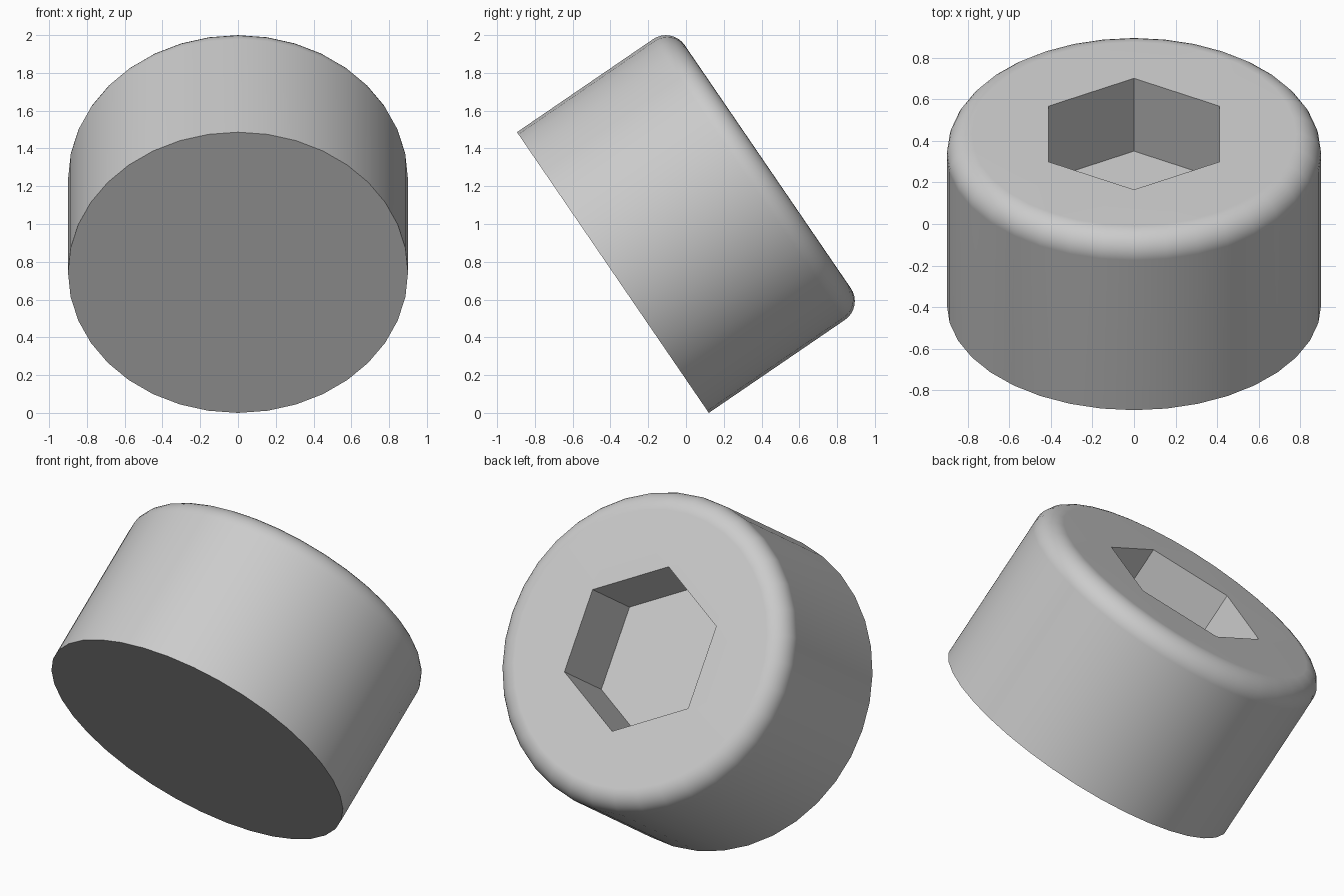
import bpy, bmesh
from math import sin, cos, pi, radians
from mathutils import Matrix

RADIUS, HEIGHT, FILLET = 0.9, 0.993, 0.12
SOCKET_RADIUS, SOCKET_DEPTH = 0.474, 0.424
SIDES, FILLET_STEPS = 36, 8
TILT = radians(55.65)

cube = bpy.data.objects.get("Cube")
if cube:
    bpy.data.objects.remove(cube)

grey = bpy.data.materials.new("plain_grey")
grey.use_nodes = True
colour = (0.6, 0.6, 0.6, 1)
grey.diffuse_color = colour
grey.node_tree.nodes["Principled BSDF"].inputs["Base Color"].default_value = colour

bm = bmesh.new()


def ring(radius, z, count):
    """Closed ring of vertices with one vertex on the local y axis."""
    return [bm.verts.new((radius * sin(2 * pi * i / count),
                          radius * cos(2 * pi * i / count), z))
            for i in range(count)]


def bridge(a, b):
    for i in range(len(a)):
        j = (i + 1) % len(a)
        bm.faces.new((a[i], a[j], b[j], b[i]))


def loop_edges(r):
    return [bm.edges.get((r[i - 1], r[i])) for i in range(len(r))]


# Cylindrical wall and rounded upper rim
profile = [(RADIUS, 0)]
for k in range(FILLET_STEPS + 1):
    a = pi / 2 * k / FILLET_STEPS
    profile.append((RADIUS - FILLET + FILLET * cos(a),
                    HEIGHT - FILLET + FILLET * sin(a)))
rings = [ring(r, z, SIDES) for r, z in profile]
for lower, upper in zip(rings, rings[1:]):
    bridge(lower, upper)
bm.faces.new(rings[0])

# Hexagonal socket
mouth = ring(SOCKET_RADIUS, HEIGHT, 6)
floor = ring(SOCKET_RADIUS, HEIGHT - SOCKET_DEPTH, 6)
bridge(mouth, floor)
bm.faces.new(floor)

# Flat top between rim and socket
bmesh.ops.triangle_fill(bm, use_beauty=True, normal=(0, 0, 1),
                        edges=loop_edges(rings[-1]) + loop_edges(mouth))
bmesh.ops.recalc_face_normals(bm, faces=bm.faces)

# Tip the head back so that it rests on its lower edge
bm.transform(Matrix.Translation((0, -0.387, RADIUS * sin(TILT)))
             @ Matrix.Rotation(-TILT, 4, "X"))

mesh = bpy.data.meshes.new("socket_screw_head")
bm.to_mesh(mesh)
bm.free()
mesh.materials.append(grey)
head = bpy.data.objects.new("socket_screw_head", mesh)
bpy.context.collection.objects.link(head)

# Smooth wall and rim, crisp base and socket
bpy.ops.object.select_all(action="DESELECT")
head.select_set(True)
bpy.context.view_layer.objects.active = head
bpy.ops.object.shade_smooth_by_angle(angle=radians(30))
weighted = head.modifiers.new("flat_top_normals", "WEIGHTED_NORMAL")
weighted.keep_sharp = True
